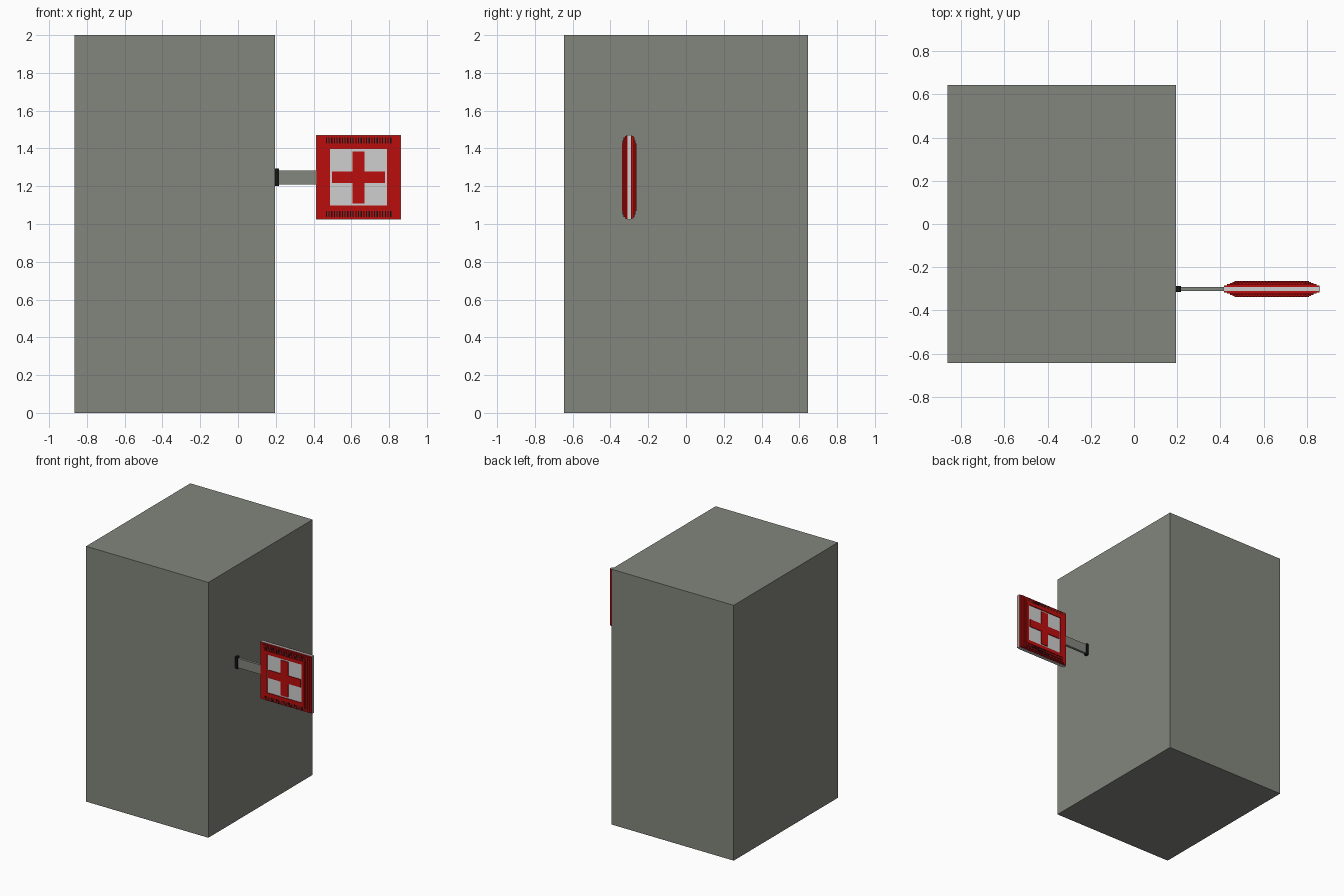
import bpy, bmesh
from mathutils import Matrix, Vector

if "Cube" in bpy.data.objects:
    bpy.data.objects.remove(bpy.data.objects["Cube"])


def material(name, rgb):
    m = bpy.data.materials.new(name)
    m.diffuse_color = (*rgb, 1)
    m.use_nodes = True
    m.node_tree.nodes["Principled BSDF"].inputs["Base Color"].default_value = m.diffuse_color
    return m


STONE = material("wall grey", (0.225, 0.235, 0.205))
METAL = material("arm grey", (0.23, 0.24, 0.21))
BLACK = material("black", (0.006, 0.006, 0.007))
RED = material("sign red", (0.5, 0.004, 0.004))
WHITE = material("panel white", (0.62, 0.62, 0.62))

SX, SY, SZ = 0.638, -0.301, 1.247    # centre of the sign


def boxes(name, items, mat, bevel=0):
    """One object made of boxes given as (centre, size)."""
    bm = bmesh.new()
    for c, s in items:
        bmesh.ops.create_cube(bm, size=1, matrix=Matrix.Translation(Vector(c)) @ Matrix.Diagonal((*s, 1)))
    me = bpy.data.meshes.new(name)
    bm.to_mesh(me)
    bm.free()
    me.materials.append(mat)
    ob = bpy.data.objects.new(name, me)
    bpy.context.collection.objects.link(ob)
    if bevel:
        mod = ob.modifiers.new("bevel", "BEVEL")
        mod.width, mod.segments = bevel, 2
    return ob


# Building block, mounting plate and arm
boxes("wall_block", [((-0.335, 0, 1), (1.06, 1.29, 2))], STONE)
boxes("mounting_plate", [((0.206, SY, 1.247), (0.024, 0.028, 0.094))], BLACK, 0.004)
boxes("sign_arm", [((0.32, SY, 1.247), (0.21, 0.02, 0.074))], METAL)

# White core slab between the two sign faces
boxes("sign_core", [((SX, SY, SZ), (0.448, 0.02, 0.448))], WHITE)

# Stepped red frames: outer half width, outer half height, depth from the core
steps = [(0.222, 0.221, 0.016), (0.208, 0.219, 0.022), (0.194, 0.211, 0.028),
         (0.182, 0.196, 0.033), (0.172, 0.178, 0.038)]
HOLE = 0.15
for side, label in ((-1, "front"), (1, "back")):
    y0 = 0.009
    for i, (w, h, d) in enumerate(steps):
        yc, t = SY + side * (y0 + d) / 2, d - y0
        bars = []
        for k in (-1, 1):
            bars.append(((SX + k * (w + HOLE) / 2, yc, SZ), (w - HOLE, t, 2 * h)))
            bars.append(((SX, yc, SZ + k * (h + HOLE) / 2), (2 * HOLE, t, h - HOLE)))
        boxes(f"{label}_frame_{i + 1}", bars, RED)
        y0 = d

    # White panel and the red cross plate on it
    boxes(f"{label}_panel", [((SX, SY + side * 0.02, SZ), (2 * HOLE, 0.024, 2 * HOLE))], WHITE)
    yc = SY + side * 0.035
    boxes(f"{label}_cross", [((SX, yc, SZ), (0.062, 0.006, 0.276)),
                             ((SX - 0.0855, yc, SZ), (0.109, 0.006, 0.062)),
                             ((SX + 0.0855, yc, SZ), (0.109, 0.006, 0.062))], RED)

    # Rows of small dark ribs along the top and bottom slopes
    ribs = []
    for k in (-1, 1):
        for n in range(25):
            x = SX + (n - 12) * 0.0142
            ribs.append(((x, SY + side * 0.0265, SZ + k * 0.2035), (0.006, 0.005, 0.015)))
            ribs.append(((x, SY + side * 0.0315, SZ + k * 0.187), (0.006, 0.005, 0.018)))
    boxes(f"{label}_ribs", ribs, BLACK)
